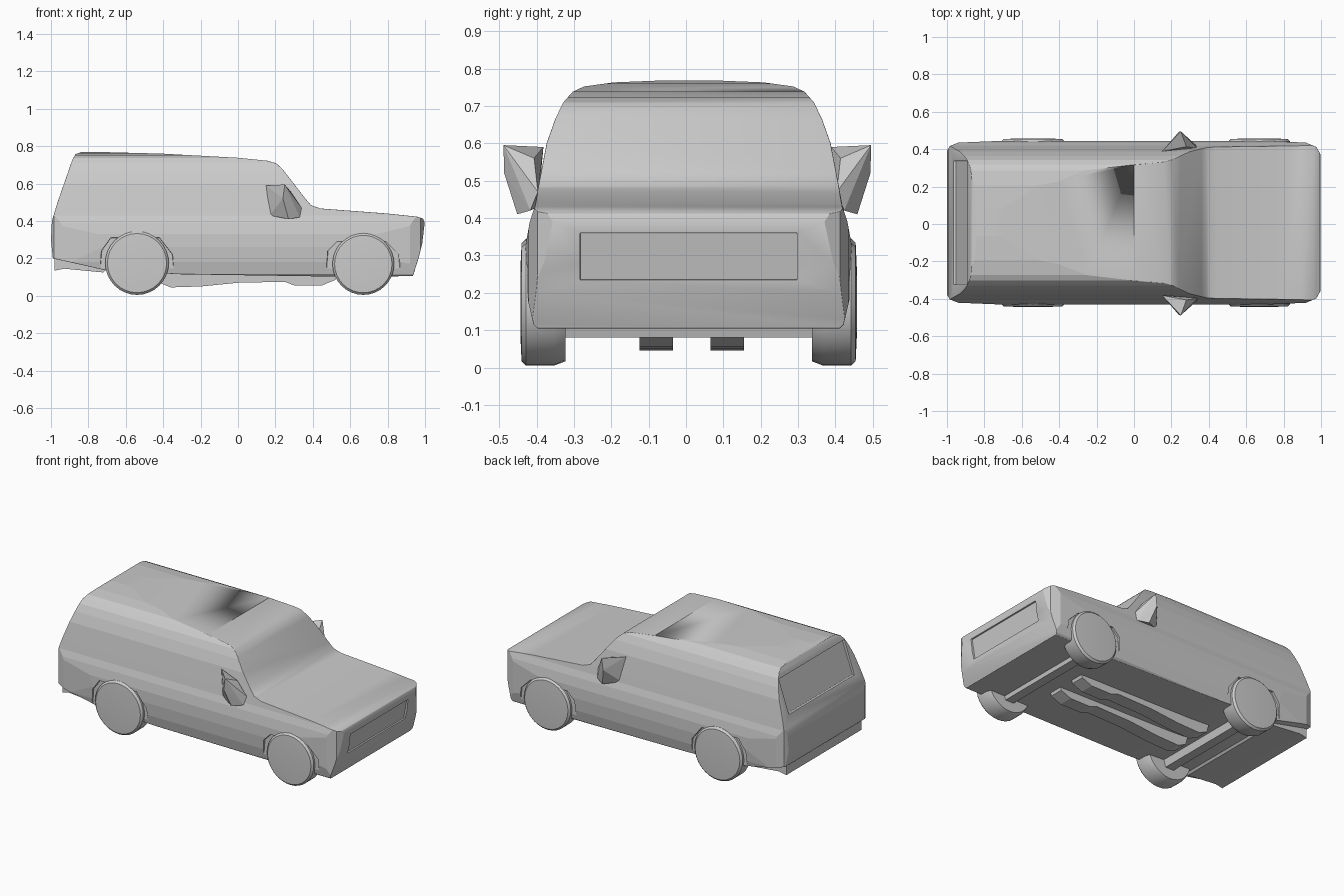
import bpy, bmesh, math
from mathutils import Vector

cube = bpy.data.objects.get("Cube")
if cube:
    bpy.data.objects.remove(cube)

MID = 0.007  # the shell sits slightly towards +y

grey = bpy.data.materials.new("body_grey")
grey.use_nodes = True
grey.diffuse_color = (0.6, 0.6, 0.6, 1)
grey.node_tree.nodes["Principled BSDF"].inputs["Base Color"].default_value = (0.6, 0.6, 0.6, 1)


def add_object(name, bm):
    bmesh.ops.recalc_face_normals(bm, faces=bm.faces[:])
    mesh = bpy.data.meshes.new(name)
    bm.to_mesh(mesh)
    bm.free()
    mesh.materials.append(grey)
    obj = bpy.data.objects.new(name, mesh)
    bpy.context.collection.objects.link(obj)
    return obj


def prism(name, outline, axis, lo, hi):
    """Extrude a 2D outline along axis 0, 1 or 2 from lo to hi."""
    bm = bmesh.new()

    def point(p):
        co = list(p)
        co.insert(axis, lo)
        return bm.verts.new(co)

    face = bm.faces.new([point(p) for p in outline])
    out = bmesh.ops.extrude_face_region(bm, geom=[face])
    move = Vector((0, 0, 0))
    move[axis] = hi - lo
    bmesh.ops.translate(bm, vec=move, verts=[g for g in out["geom"] if isinstance(g, bmesh.types.BMVert)])
    return add_object(name, bm)


def hull(name, points):
    bm = bmesh.new()
    for p in points:
        bm.verts.new(p)
    bmesh.ops.convex_hull(bm, input=bm.verts[:])
    return add_object(name, bm)


def boolean(obj, cutter, operation):
    cutter.hide_render = True
    cutter.hide_viewport = True
    mod = obj.modifiers.new(operation.lower(), 'BOOLEAN')
    mod.object, mod.operation, mod.solver = cutter, operation, 'EXACT'


def smooth(obj, angle=35):
    bpy.ops.object.select_all(action='DESELECT')
    obj.select_set(True)
    bpy.context.view_layer.objects.active = obj
    bpy.ops.object.shade_smooth_by_angle(angle=math.radians(angle))


# Car shell: side profile trimmed by the cross-section and the plan outline
side = [(-.99, .2), (-1, .3), (-.995, .4), (-.965, .5), (-.885, .73), (-.868, .758), (-.84, .768),
        (-.7, .768), (-.4, .76), (0, .738), (.16, .722), (.205, .708), (.24, .675), (.36, .52),
        (.39, .485), (.44, .467), (.8, .44), (.96, .423), (.99, .412), (.998, .39), (.985, .28),
        (.965, .2), (.935, .105), (.5, .103), (-.3, .115), (-.7, .135)]
section = [(.39, .09), (.415, .115), (.43, .18), (.437, .26), (.436, .33), (.425, .39), (.412, .43),
           (.403, .48), (.38, .6), (.357, .665), (.335, .71), (.31, .738), (.28, .752), (.2, .763), (0, .771)]
plan = [(1.02, .3), (1, .36), (.975, .405), (.92, .428), (.7, .438), (-.7, .438), (-.94, .428),
        (-.985, .41), (-1.02, .35)]

body = prism("body_shell", side, 1, -.6, .6)
left = [(y + MID, z) for y, z in section]
right = [(MID - y, z) for y, z in reversed(section[:-1])]
boolean(body, prism("section_cutter", left + right, 0, -1.2, 1.2), 'INTERSECT')
outline = [(x, y + MID) for x, y in plan] + [(x, MID - y) for x, y in reversed(plan)]
boolean(body, prism("plan_cutter", outline, 2, -.2, 1), 'INTERSECT')

# Recessed rear window and shallow front grille
window = [(-1.1, .5), (-.95, .5), (-.876, .705), (-1.1, .72)]
boolean(body, prism("rear_window_cutter", window, 1, MID - .33, MID + .33), 'DIFFERENCE')
grille = [(1.1, .36), (.985, .36), (.963, .235), (1.1, .235)]
boolean(body, prism("grille_cutter", grille, 1, MID - .29, MID + .29), 'DIFFERENCE')

# Shallow wheel-arch recesses on both sides
for tag, cx, top in (("rear", -.54, .31), ("front", .67, .29)):
    arch = [(cx - .2, .08), (cx - .19, .24), (cx - .14, top), (cx + .12, top), (cx + .19, .22), (cx + .2, .08)]
    for s, label in ((1, "left"), (-1, "right")):
        lo, hi = sorted((MID + s * .422, MID + s * .6))
        boolean(body, prism(f"{tag}_{label}_arch_cutter", arch, 1, lo, hi), 'DIFFERENCE')

bevel = body.modifiers.new("soft_edges", 'BEVEL')
bevel.width, bevel.segments = .006, 2
bevel.limit_method, bevel.angle_limit = 'ANGLE', math.radians(40)
smooth(body)

# Wheels, with slightly domed outer faces
for tag, cx, r in (("rear", -.54, .17), ("front", .67, .165)):
    for s, label in ((1, "left"), (-1, "right")):
        bm = bmesh.new()
        rings = []
        for y, k in ((.33, .93), (.36, 1), (.435, 1), (.447, .93), (.45, .55)):
            angles = [math.tau * i / 32 for i in range(32)]
            rings.append([bm.verts.new((cx + r * k * math.cos(a), MID + s * y, r + .005 + r * k * math.sin(a)))
                          for a in angles])
        for a, b in zip(rings, rings[1:]):
            for i in range(32):
                j = (i + 1) % 32
                bm.faces.new((a[i], a[j], b[j], b[i]))
        bm.faces.new(rings[0])
        bm.faces.new(rings[-1])
        smooth(add_object(f"{tag}_{label}_wheel", bm))

# Jagged wedge-shaped door mirrors
for s, label in ((1, "left"), (-1, "right")):
    pts = [(.15, .385, .59), (.25, .492, .595), (.28, .41, .56), (.24, .49, .52), (.17, .40, .43),
           (.33, .42, .42), (.27, .455, .41), (.34, .40, .47)]
    hull(f"{label}_mirror", [(x, s * y + MID * .5, z) for x, y, z in pts])

# Underbody rails and crossmember
rail = [(-.44, .14), (-.42, .07), (-.36, .045), (-.2, .05), (0, .07), (.25, .075), (.3, .056),
        (.45, .056), (.52, .085), (.54, .14)]
for y, label in ((.11, "left"), (-.08, "right")):
    prism(f"{label}_chassis_rail", rail, 1, y - .045, y + .045)
for tag, cx in (("rear", -.54), ("front", .67)):
    prism(f"{tag}_axle", [(cx - .05, .15), (cx - .03, .08), (cx + .03, .08), (cx + .05, .15)], 1, -.34, .35)

# Low rear bumper valance
valance = [(-.98, .25), (-.98, .135), (-.93, .145), (-.72, .125), (-.65, .2)]
prism("rear_valance", valance, 1, MID - .38, MID + .38)
